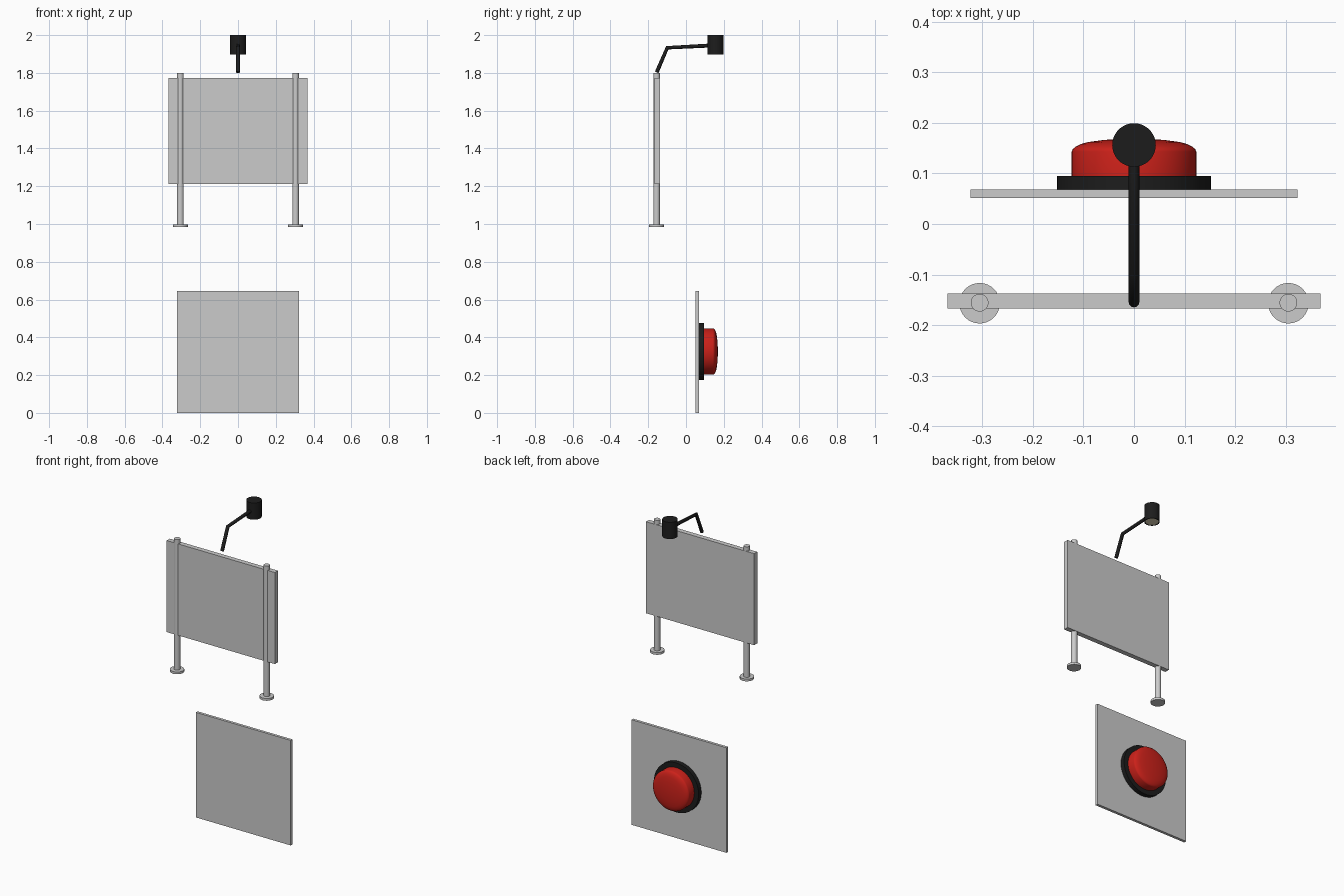
import bpy
import math

if "Cube" in bpy.data.objects:
    bpy.data.objects.remove(bpy.data.objects["Cube"])


def material(name, rgb):
    m = bpy.data.materials.new(name)
    m.diffuse_color = (*rgb, 1)
    m.use_nodes = True
    m.node_tree.nodes["Principled BSDF"].inputs["Base Color"].default_value = m.diffuse_color
    return m


BLACK = material("black", (0.012, 0.012, 0.012))
RED = material("red", (0.6, 0.015, 0.01))
CREAM = material("cream", (0.75, 0.68, 0.48))


def finish(name, mat=None, smooth=True):
    ob = bpy.context.object
    ob.name = name
    if mat:
        ob.data.materials.append(mat)
    if smooth:
        bpy.ops.object.shade_smooth_by_angle(angle=math.radians(30))
    return ob


def box(name, x, y, z):
    """Box from (min, max) ranges."""
    bpy.ops.mesh.primitive_cube_add(size=1, location=[(a + b) / 2 for a, b in (x, y, z)])
    bpy.context.object.scale = [b - a for a, b in (x, y, z)]
    bpy.ops.object.transform_apply(location=False, rotation=False, scale=True)
    return finish(name, smooth=False)


def lathe(name, profile, location, mat=None, along_y=False, steps=48):
    """Solid of revolution from (radius, height) points that start and end on the axis."""
    verts, faces, rings = [], [], []
    for r, h in profile:
        n = steps if r > 0 else 1
        rings.append([len(verts) + i for i in range(n)])
        verts += [(r * math.cos(2 * math.pi * i / steps), r * math.sin(2 * math.pi * i / steps), h)
                  for i in range(n)]
    for a, b in zip(rings, rings[1:]):
        for i in range(steps):
            j = (i + 1) % steps
            quad = [a[i % len(a)], a[j % len(a)], b[j % len(b)], b[i % len(b)]]
            faces.append(list(dict.fromkeys(quad)))
    me = bpy.data.meshes.new(name)
    me.from_pydata(verts, [], faces)
    ob = bpy.data.objects.new(name, me)
    bpy.context.collection.objects.link(ob)
    ob.location = location
    if along_y:
        ob.rotation_euler.x = -math.pi / 2
    bpy.ops.object.select_all(action='DESELECT')
    ob.select_set(True)
    bpy.context.view_layer.objects.active = ob
    return finish(name, mat)


# Upper sign board on two footed posts
box("sign_board", (-0.368, 0.368), (-0.167, -0.137), (1.211, 1.774))
for side, x in (("left", -0.305), ("right", 0.305)):
    lathe(side + "_post", [(0, 0.99), (0.0175, 0.99), (0.0175, 1.80), (0, 1.80)],
          (x, -0.1555, 0), steps=32)
    lathe(side + "_post_foot", [(0, 0.983), (0.04, 0.983), (0.04, 0.997), (0, 0.997)],
          (x, -0.1565, 0), steps=32)

# Bent lamp arm
curve = bpy.data.curves.new("lamp_arm", 'CURVE')
curve.dimensions = '3D'
curve.bevel_depth = 0.0105
curve.bevel_resolution = 4
curve.use_fill_caps = True
path = [(0, -0.155, 1.803), (0, -0.099, 1.933), (0, 0.13, 1.945)]
spline = curve.splines.new('POLY')
spline.points.add(len(path) - 1)
for p, co in zip(spline.points, path):
    p.co = (*co, 1)
arm = bpy.data.objects.new("lamp_arm", curve)
bpy.context.collection.objects.link(arm)
curve.materials.append(BLACK)

# Lamp head, hollowed slightly below, with its lens
lathe("lamp_head", [(0, 1.902), (0.038, 1.902), (0.038, 1.897), (0.043, 1.897),
                    (0.043, 2.0), (0, 2.0)], (0, 0.156, 0), BLACK)
lathe("lamp_lens", [(0, 1.898), (0.038, 1.898), (0.038, 1.903), (0, 1.903)],
      (0, 0.156, 0), CREAM)

# Lower square panel with a push button on its back
box("button_panel", (-0.323, 0.323), (0.051, 0.068), (0, 0.646))
lathe("button_base", [(0, 0.065), (0.152, 0.065), (0.152, 0.095), (0, 0.095)],
      (0, 0, 0.325), BLACK, along_y=True, steps=64)
lathe("button_dome", [(0, 0.09), (0.123, 0.09), (0.123, 0.143), (0.121, 0.148), (0.115, 0.153),
                      (0.105, 0.158), (0.09, 0.162), (0.06, 0.166), (0.03, 0.168), (0, 0.169)],
      (0, 0, 0.325), RED, along_y=True, steps=64)
